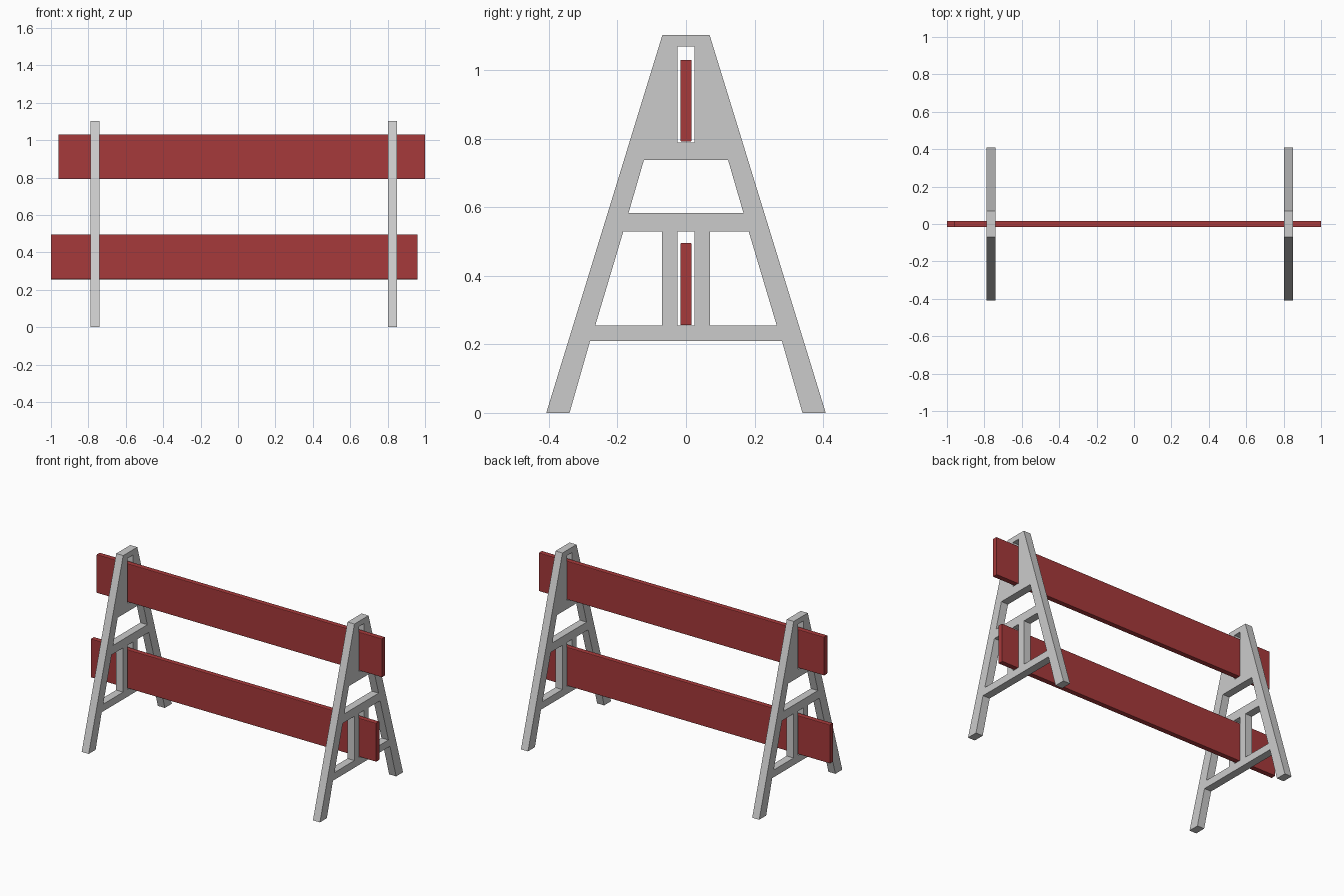
import bpy
import bmesh
from mathutils import Matrix

cube = bpy.data.objects.get("Cube")
if cube:
    bpy.data.objects.remove(cube, do_unlink=True)


def material(name, rgb):
    m = bpy.data.materials.new(name)
    m.use_nodes = True
    m.diffuse_color = (*rgb, 1)
    m.node_tree.nodes["Principled BSDF"].inputs["Base Color"].default_value = (*rgb, 1)
    return m


grey = material("light grey", (0.6, 0.6, 0.6))
red = material("barrier red", (0.38, 0.041, 0.043))


def mirrored(half):
    """Close a profile by mirroring its right half across the centre."""
    return half + [(-y, z) for y, z in reversed(half)]


# Trestle profile in y and z: outer A shape followed by its openings
outline = mirrored([(0.28, 0.21), (0.34, 0), (0.408, 0), (0.069, 1.103)])
lower_window = [(0.07, 0.255), (0.265, 0.255), (0.183, 0.53), (0.07, 0.53)]
openings = [
    lower_window,
    [(-y, z) for y, z in lower_window],
    mirrored([(0.025, 0.255), (0.025, 0.53)]),     # lower board slot
    mirrored([(0.168, 0.583), (0.123, 0.738)]),    # upper window
    mirrored([(0.025, 0.79), (0.025, 1.07)]),      # upper board slot
]


def trestle(name, x, thickness=0.048):
    curve = bpy.data.curves.new(name, "CURVE")
    curve.dimensions = "2D"
    curve.fill_mode = "BOTH"
    curve.extrude = thickness / 2
    for loop in [outline] + openings:
        spline = curve.splines.new("POLY")
        spline.points.add(len(loop) - 1)
        for point, (y, z) in zip(spline.points, loop):
            point.co = (y, z, 0, 1)
        spline.use_cyclic_u = True
    temp = bpy.data.objects.new(name + "_profile", curve)
    bpy.context.collection.objects.link(temp)
    bpy.context.view_layer.update()
    mesh = bpy.data.meshes.new_from_object(
        temp.evaluated_get(bpy.context.evaluated_depsgraph_get()))
    bpy.data.objects.remove(temp, do_unlink=True)

    # Stand the profile up: its plane becomes y-z, its depth becomes x
    mesh.transform(Matrix(((0, 0, 1, x), (1, 0, 0, 0), (0, 1, 0, 0), (0, 0, 0, 1))))
    bm = bmesh.new()
    bm.from_mesh(mesh)
    bmesh.ops.remove_doubles(bm, verts=bm.verts, dist=0.0001)
    bmesh.ops.recalc_face_normals(bm, faces=bm.faces)
    for face in bm.faces:
        face.smooth = False
    bm.to_mesh(mesh)
    bm.free()
    mesh.materials.clear()
    mesh.materials.append(grey)
    mesh.name = name
    bpy.context.collection.objects.link(bpy.data.objects.new(name, mesh))


def board(name, x0, x1, z0, z1, thickness=0.033):
    bpy.ops.mesh.primitive_cube_add(size=1, location=((x0 + x1) / 2, 0, (z0 + z1) / 2))
    ob = bpy.context.object
    ob.name = name
    ob.scale = (x1 - x0, thickness, z1 - z0)
    bpy.ops.object.transform_apply(location=False, rotation=False, scale=True)
    ob.data.materials.append(red)
    # Ease the long edges only
    bm = bmesh.new()
    bm.from_mesh(ob.data)
    long_edges = [e for e in bm.edges if abs(e.verts[0].co.x - e.verts[1].co.x) > 1]
    bmesh.ops.bevel(bm, geom=long_edges, offset=0.004, segments=2,
                    profile=0.5, affect="EDGES")
    bm.to_mesh(ob.data)
    bm.free()


# Two trestles carrying two staggered boards
trestle("right_trestle", -0.765)
trestle("left_trestle", 0.825)
board("upper_board", -0.96, 1.0, 0.792, 1.031)
board("lower_board", -1.0, 0.96, 0.256, 0.496)
